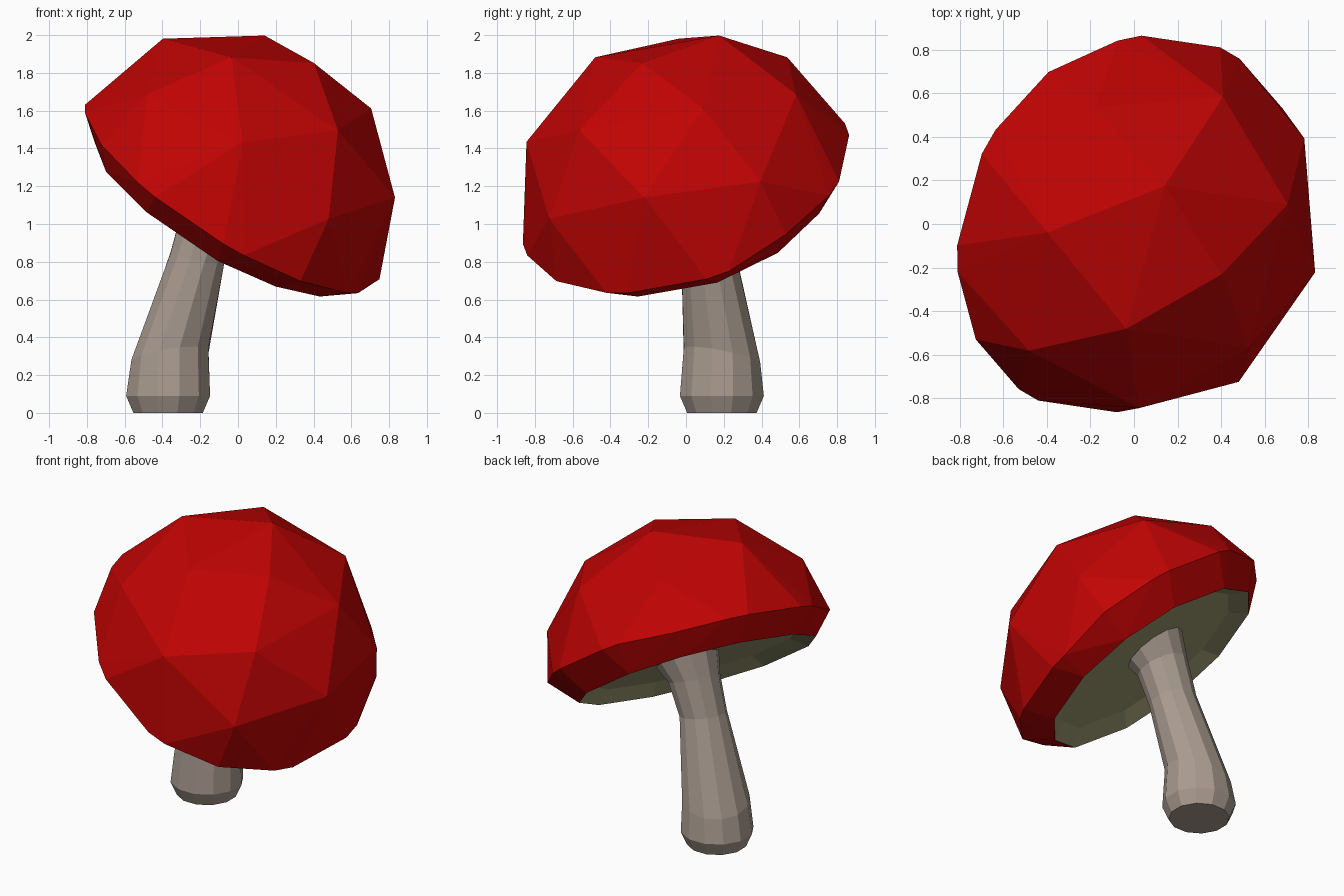
import bpy
import bmesh
from math import cos, sin, radians, pi
from mathutils import Matrix, Vector

cube = bpy.data.objects.get("Cube")
if cube:
    bpy.data.objects.remove(cube, do_unlink=True)


def make_material(name, rgb):
    mat = bpy.data.materials.new(name)
    mat.use_nodes = True
    color = (*rgb, 1.0)
    mat.diffuse_color = color
    bsdf = next(n for n in mat.node_tree.nodes if n.type == "BSDF_PRINCIPLED")
    bsdf.inputs["Base Color"].default_value = color
    bsdf.inputs["Roughness"].default_value = 0.8
    return mat


def make_object(name, bm, materials):
    mesh = bpy.data.meshes.new(name)
    bm.to_mesh(mesh)
    bm.free()
    for mat in materials:
        mesh.materials.append(mat)
    obj = bpy.data.objects.new(name, mesh)
    bpy.context.collection.objects.link(obj)
    return obj


red = make_material("cap red", (0.53, 0.001, 0.001))
olive = make_material("underside olive", (0.30, 0.29, 0.15))
beige = make_material("stem beige", (0.40, 0.33, 0.28))

# Tilted frame shared by the cap and the top of the stem
axis = Vector((0.514, -0.281, 0.812)).normalized()
side = Vector((-0.437, 0.728, 0.531))
side = (side - axis * side.dot(axis)).normalized()
cross = axis.cross(side)
frame = Matrix((side, cross, axis)).transposed().to_4x4()
frame.translation = Vector((-0.04, 0.01, 1.155))

# Cap: faceted dome with four-fold rings of
# (height, radius, angles per quarter, lift per quarter, widening per quarter)
even = (0, 0, 0, 0)
cap_rings = [
    (0.73, 0.487, [0], even, even),
    (0.50, 0.75, [45], even, even),
    (0.37, 0.83, [0], even, even),
    (0.015, 0.912, [0, 23, 31, 59, 67], (0.005, 0, 0, 0.04), even),
    (-0.12, 0.755, [0, 28, 62], even, (0.01, 0.03, 0, 0)),
]
bm = bmesh.new()
bm.verts.new((0, 0, 0.86))
for height, radius, angles, lift, widen in cap_rings:
    for quarter in range(4):
        for angle in angles:
            a = radians(angle + 90 * quarter - 3)
            r = radius + widen[quarter]
            bm.verts.new((r * cos(a), r * sin(a), height + lift[quarter]))
bmesh.ops.convex_hull(bm, input=bm.verts[:])
loose = [v for v in bm.verts if not v.link_faces]
bmesh.ops.delete(bm, geom=loose, context="VERTS")
bm.normal_update()

# Underside: one face, hollowed with a sloping border
under = [f for f in bm.faces if f.normal.z < -0.98]
under = bmesh.ops.dissolve_faces(bm, faces=under)["region"]
for face in under:
    face.material_index = 1
inset = bmesh.ops.inset_individual(bm, faces=under, thickness=0.11, depth=-0.07)
for face in inset["faces"]:
    face.material_index = 1
bm.transform(frame)
make_object("mushroom_cap", bm, [red, olive])

# Stem: rings of (center, facing, radius) from the foot to the flare in the cap
stem_rings = [
    ((-0.37, 0.19, 0), (0, 0, 1), 0.19),
    ((-0.37, 0.19, 0.09), (0, 0, 1), 0.23),
    ((-0.36, 0.19, 0.30), (-0.15, 0.2, 1), 0.213),
    ((-0.215, 0.12, 0.82), (0.2, -0.1, 1), 0.15),
    ((-0.14, 0.11, 1.04), (0.35, -0.18, 1), 0.165),
    ((-0.06, 0.10, 1.19), axis, 0.22),
]
SIDES = 12
bm = bmesh.new()
loops = []
for middle, facing, radius in stem_rings:
    turn = Vector((0, 0, 1)).rotation_difference(Vector(facing))
    loop = []
    for i in range(SIDES):
        a = 2 * pi * (i + 0.5) / SIDES
        spoke = Vector((radius * cos(a), radius * sin(a), 0))
        loop.append(bm.verts.new(Vector(middle) + turn @ spoke))
    loops.append(loop)
for low, high in zip(loops, loops[1:]):
    for i in range(SIDES):
        j = (i + 1) % SIDES
        bm.faces.new((low[i], low[j], high[j], high[i]))
bm.faces.new(loops[0][::-1])
bm.faces.new(loops[-1])
make_object("mushroom_stem", bm, [beige])
